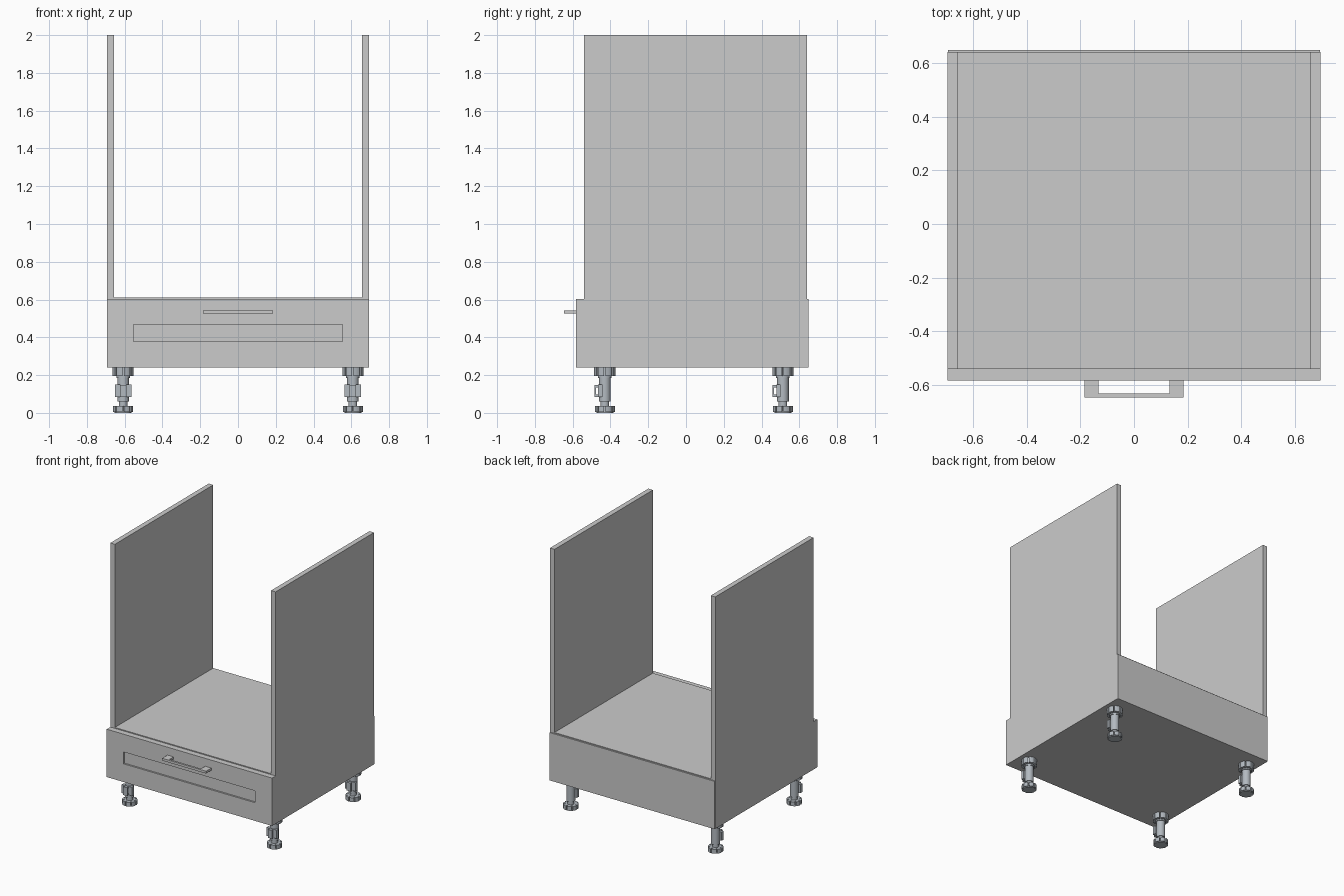
import bpy, bmesh
from math import cos, sin, pi
from mathutils import Matrix, Vector

if "Cube" in bpy.data.objects:
    bpy.data.objects.remove(bpy.data.objects["Cube"])

metal = bpy.data.materials.new("leg_grey")
metal.diffuse_color = (0.45, 0.49, 0.53, 1)
metal.use_nodes = True
metal.node_tree.nodes["Principled BSDF"].inputs["Base Color"].default_value = metal.diffuse_color


def finish(name, bm, mat=None):
    bmesh.ops.recalc_face_normals(bm, faces=bm.faces)
    me = bpy.data.meshes.new(name)
    bm.to_mesh(me)
    bm.free()
    ob = bpy.data.objects.new(name, me)
    bpy.context.collection.objects.link(ob)
    if mat:
        me.materials.append(mat)
    return ob


def add_box(bm, x0, x1, y0, y1, z0, z1):
    m = Matrix.Translation(((x0 + x1) / 2, (y0 + y1) / 2, (z0 + z1) / 2))
    m = m @ Matrix.Diagonal((x1 - x0, y1 - y0, z1 - z0, 1))
    bmesh.ops.create_cube(bm, size=1, matrix=m)


def box(name, *dims):
    bm = bmesh.new()
    add_box(bm, *dims)
    return finish(name, bm)


def extrude_profile(bm, pts, offset):
    face = bm.faces.new([bm.verts.new(p) for p in pts])
    ext = bmesh.ops.extrude_face_region(bm, geom=[face], use_keep_orig=True)
    verts = [v for v in ext["geom"] if isinstance(v, bmesh.types.BMVert)]
    bmesh.ops.translate(bm, verts=verts, vec=Vector(offset))


def add_cylinder(bm, r, z0, z1, n=24):
    pts = [(r * cos(2 * pi * i / n), r * sin(2 * pi * i / n), z0) for i in range(n)]
    extrude_profile(bm, pts, (0, 0, z1 - z0))


def add_notched_disc(bm, r, r_in, z0, z1, teeth=8):
    # disc whose rim is cut by narrow radial slots
    pts = []
    step = 2 * pi / teeth
    for i in range(teeth):
        for f, rad in ((0.0, r_in), (0.2, r_in), (0.2, r), (0.47, r), (0.73, r), (1.0, r)):
            a = (i + f - 0.1) * step
            pts.append((rad * cos(a), rad * sin(a), z0))
    extrude_profile(bm, pts, (0, 0, z1 - z0))


# Carcass panels
for side, x in (("left", -0.675), ("right", 0.675)):
    box(side + "_side_panel", x - 0.019, x + 0.019, -0.54, 0.64, 0.24, 2.0)
box("bottom_panel", -0.656, 0.656, -0.54, 0.64, 0.24, 0.28)
box("oven_shelf", -0.656, 0.656, -0.54, 0.64, 0.57, 0.61)
box("back_panel", -0.692, 0.692, 0.64, 0.648, 0.24, 0.603)

# Drawer front with a recessed rectangular field
bm = bmesh.new()
add_box(bm, -0.694, 0.694, -0.583, -0.54, 0.24, 0.603)
bm.faces.ensure_lookup_table()
field = min(bm.faces, key=lambda f: f.calc_center_median().y)
for y in (-0.583, -0.57):
    bmesh.ops.inset_individual(bm, faces=[field], thickness=0.01)
    mid = field.calc_center_median()
    for v in field.verts:
        v.co = (0.552 if v.co.x > mid.x else -0.552, y,
                0.468 if v.co.z > mid.z else 0.378)
finish("drawer_front", bm)

# Drawer handle: flat U bar
bm = bmesh.new()
outline = [(-0.184, -0.583), (-0.184, -0.646), (0.184, -0.646), (0.184, -0.583),
           (0.133, -0.583), (0.133, -0.631), (-0.133, -0.631), (-0.133, -0.583)]
extrude_profile(bm, [(x, y, 0.525) for x, y in outline], (0, 0, 0.018))
finish("drawer_handle", bm)

# Adjustable legs
for row, y in (("front", -0.43), ("back", 0.513)):
    for side, x in (("left", -0.608), ("right", 0.608)):
        bm = bmesh.new()
        # foot
        add_notched_disc(bm, 0.053, 0.038, 0.004, 0.036)
        add_cylinder(bm, 0.045, 0.0, 0.008)
        # stem and sleeve
        add_cylinder(bm, 0.023, 0.03, 0.07)
        add_cylinder(bm, 0.031, 0.06, 0.20)
        # top socket and mounting flange
        add_cylinder(bm, 0.036, 0.185, 0.215)
        add_notched_disc(bm, 0.056, 0.042, 0.195, 0.24)
        # plinth clip on the front of the sleeve
        add_box(bm, -0.043, 0.043, -0.035, -0.012, 0.085, 0.15)
        add_box(bm, -0.012, 0.012, -0.055, -0.03, 0.085, 0.098)
        add_box(bm, -0.012, 0.012, -0.055, -0.03, 0.135, 0.148)
        add_box(bm, -0.018, 0.018, -0.055, -0.047, 0.085, 0.148)
        leg = finish(f"{row}_{side}_leg", bm, metal)
        leg.location = (x, y, 0)
        bpy.ops.object.select_all(action='DESELECT')
        leg.select_set(True)
        bpy.context.view_layer.objects.active = leg
        bpy.ops.object.shade_smooth_by_angle(angle=0.5)
